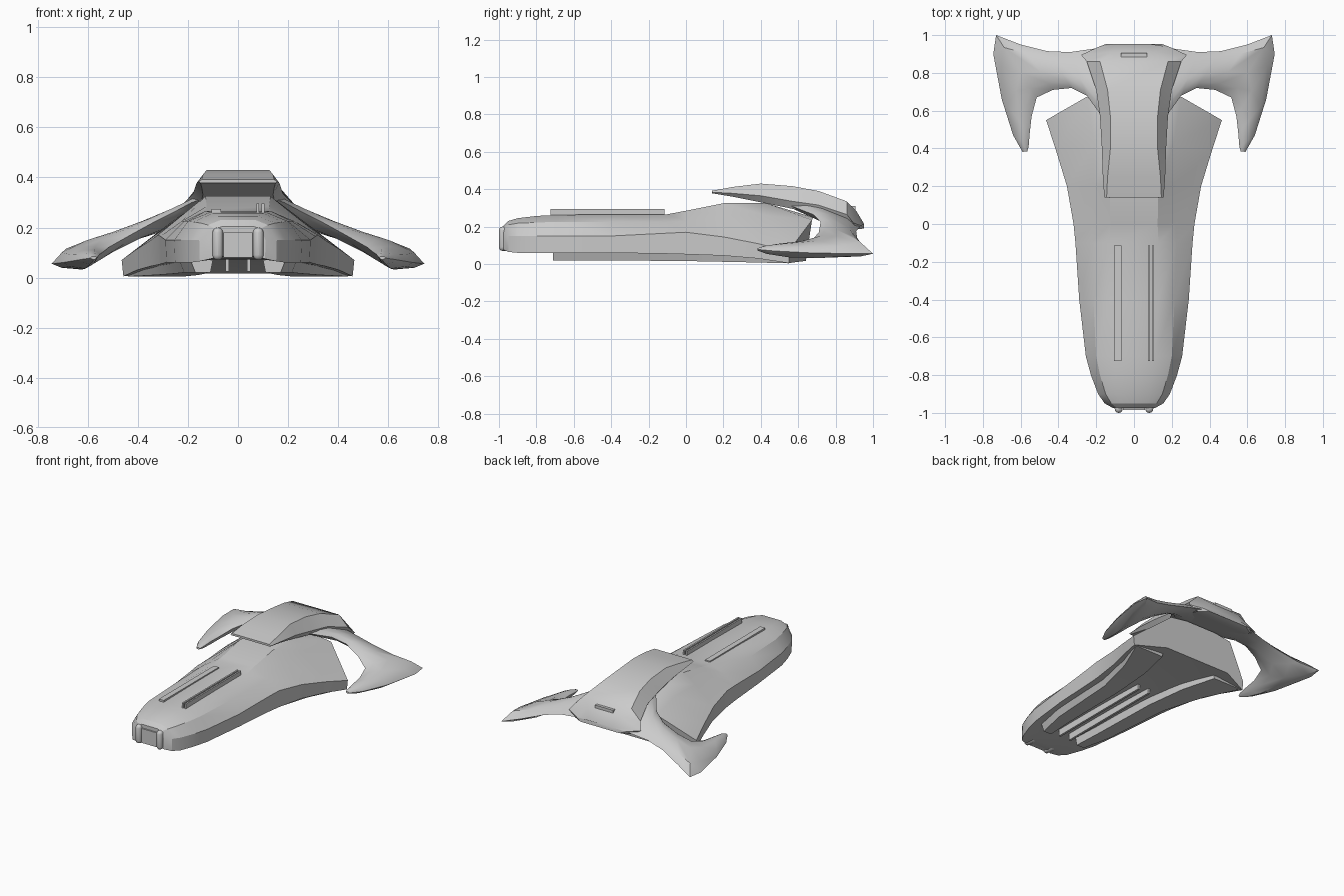
import bpy, bmesh, math
from mathutils import Vector


def finish(ob, angle=30):
    bpy.ops.object.select_all(action='DESELECT')
    ob.select_set(True)
    bpy.context.view_layer.objects.active = ob
    bpy.ops.object.shade_smooth_by_angle(angle=math.radians(angle))


def loft(name, rings, mirror=False, angle=30):
    """Skin closed rings of equal length and cap both ends."""
    bm = bmesh.new()
    vs = [[bm.verts.new(p) for p in r] for r in rings]
    n = len(rings[0])
    for a, b in zip(vs, vs[1:]):
        for i in range(n):
            j = (i + 1) % n
            bm.faces.new((a[i], a[j], b[j], b[i]))
    bm.faces.new(vs[0])
    bm.faces.new(vs[-1])
    bmesh.ops.recalc_face_normals(bm, faces=bm.faces)
    me = bpy.data.meshes.new(name)
    bm.to_mesh(me)
    bm.free()
    ob = bpy.data.objects.new(name, me)
    bpy.context.collection.objects.link(ob)
    if mirror:
        ob.modifiers.new("mirror", 'MIRROR')
    finish(ob, angle)
    return ob


def symmetric(half):
    return half + [(-x, y, z) for x, y, z in reversed(half)]


def box(name, x, y, z, mirror=False, bevel=0):
    rings = [[(x[0], v, z[0]), (x[1], v, z[0]), (x[1], v, z[1]), (x[0], v, z[1])] for v in y]
    ob = loft(name, rings, mirror)
    if bevel:
        m = ob.modifiers.new("bevel", 'BEVEL')
        m.width, m.segments = bevel, 3
    return ob


# Main hull: y, inner y shift, top w/z, shoulder w/z, side w/z, bottom z
hull = [
    (-.975, 0, .06, .205, .09, .195, .11, .15, .075),
    (-.95, 0, .07, .23, .12, .21, .155, .15, .065),
    (-.90, 0, .08, .245, .15, .218, .19, .15, .06),
    (-.80, 0, .10, .257, .18, .222, .228, .15, .06),
    (-.70, 0, .11, .262, .20, .225, .255, .15, .06),
    (-.40, 0, .13, .266, .215, .225, .29, .15, .06),
    (-.10, 0, .13, .266, .225, .225, .31, .165, .055),
    (.00, 0, .125, .285, .22, .23, .32, .17, .052),
    (.20, 0, .13, .325, .21, .26, .355, .145, .045),
    (.38, .05, .13, .325, .21, .26, .41, .11, .03),
    (.55, .13, .12, .25, .25, .235, .465, .07, .005),
]
rings = []
for y, d, wt, zt, ws, zs, w, zm, zb in hull:
    rings.append(symmetric([(wt, y + d, zt), (ws, y + d * .95, zs), (w, y, zm),
                            (w * .985, y, zb), (w * .55, y + d * .7, zb + .012)]))
loft("hull", rings, angle=25)

# Underside skirts beside the central channel, with two rails inside
skirt = [(-.71, .11, .17, .02), (-.5, .12, .215, .02), (0, .13, .25, .016),
         (.3, .16, .33, .01), (.55, .22, .44, .004)]
loft("belly_skirt", [[(a, y, z), (b, y, z), (b + .02, y, .07), (a - .01, y, .07)]
                     for y, a, b, z in skirt], mirror=True)
box("belly_rail", (.035, .05), (-.7, .1), (.025, .08), mirror=True)

# Nose plate and posts
box("nose_post", (.06, .102), (-1.0, -.9), (.07, .2), mirror=True, bevel=.02)
box("nose_plate", (-.058, .058), (-.985, -.9), (.08, .18))

# Deck rails on top
box("deck_slab", (-.105, -.067), (-.725, -.115), (.25, .274))
for x in (.073, .094):
    box("deck_rail", (x, x + .011), (-.725, -.115), (.25, .295))

# Raised rear canopy: y, top w, mid w, bottom w, top z, mid z, bottom z
canopy = [
    (.14, .145, .157, .15, .392, .384, .378),
    (.25, .14, .165, .145, .412, .378, .36),
    (.40, .125, .17, .14, .43, .365, .33),
    (.57, .125, .18, .15, .416, .335, .295),
    (.71, .14, .20, .17, .39, .315, .25),
    (.86, .18, .25, .22, .335, .265, .20),
    (.91, .12, .28, .22, .285, .22, .185),
    (.952, .09, .19, .15, .215, .205, .19),
]
loft("canopy", [symmetric([(wt, y, zt), (wm, y - (.015 if y > .9 else 0), zm), (wb, y, zb)])
                for y, wt, wm, wb, zt, zm, zb in canopy], angle=25)
box("rear_vent", (-.07, .07), (.84, .905), (.28, .31))

# Swept wings ending in forward prongs: leading point, trailing point, bulge up, bulge down
wing = [
    ((.10, .50, .33), (.05, .94, .21), .06, .02),
    ((.185, .59, .30), (.20, .93, .20), .04, .03),
    ((.25, .68, .265), (.34, .91, .175), .035, .03),
    ((.33, .72, .225), (.46, .915, .14), .035, .03),
    ((.43, .71, .17), (.60, .95, .09), .045, .035),
    ((.515, .67, .122), (.73, 1.0, .055), .055, .055),
    ((.542, .57, .10), (.745, .90, .055), .042, .05),
    ((.552, .48, .094), (.70, .66, .06), .03, .045),
    ((.558, .41, .085), (.64, .47, .07), .02, .025),
    ((.565, .385, .08), (.59, .382, .078), .006, .008),
]
rings = []
for le, te, up, dn in wing:
    a, b = Vector(le), Vector(te)
    z = Vector((0, 0, 1))
    rings.append([a, a.lerp(b, .15) + z * up * .7, a.lerp(b, .4) + z * up, a.lerp(b, .8) + z * up * .85,
                  b, a.lerp(b, .8) - z * dn * .5, a.lerp(b, .4) - z * dn, a.lerp(b, .15) - z * dn * .7])
loft("wing", rings, mirror=True, angle=40)
